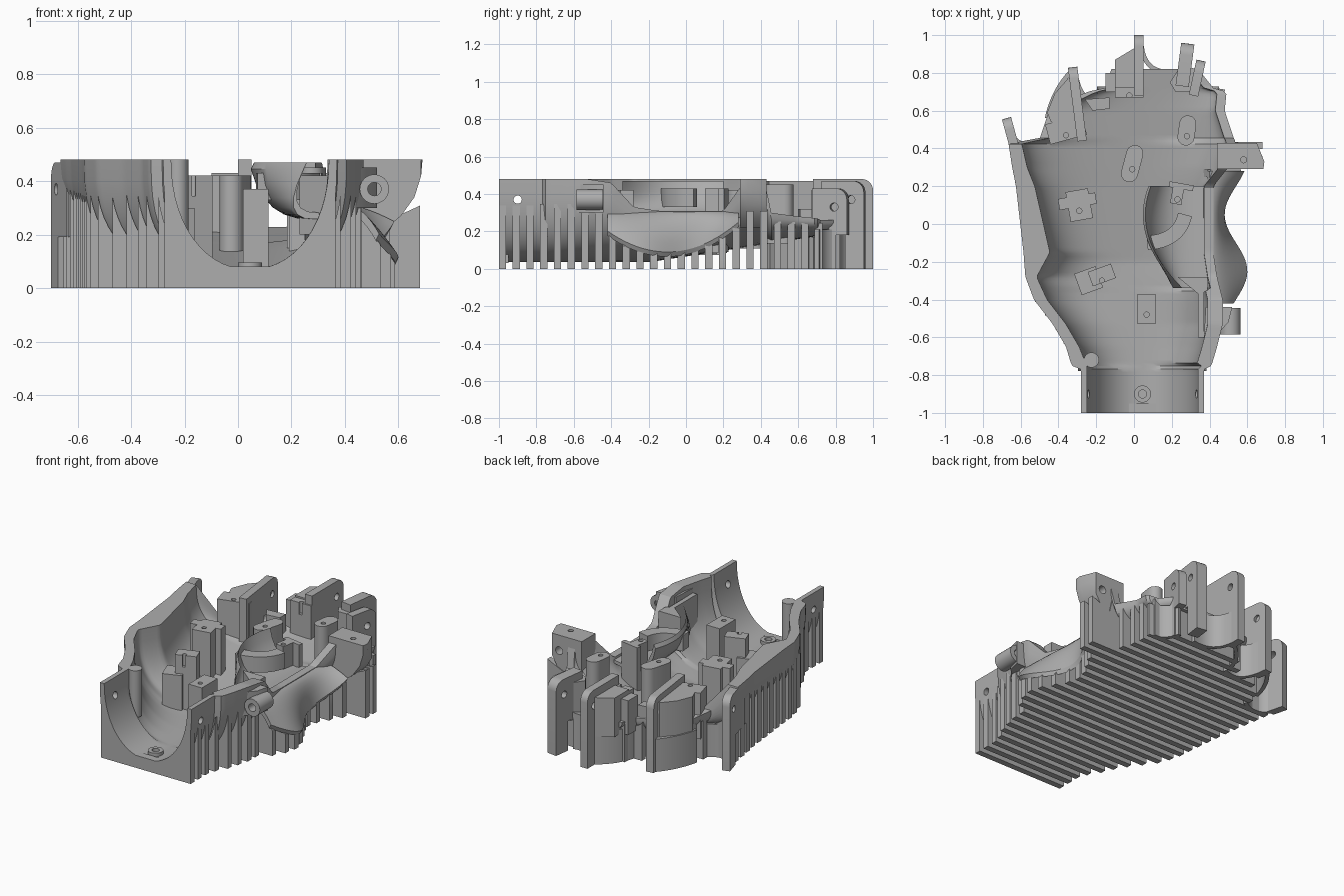
import bpy, bmesh, math
from mathutils import Vector, Matrix

if "Cube" in bpy.data.objects:
    bpy.data.objects.remove(bpy.data.objects["Cube"])

grey = bpy.data.materials.new("plain grey")
grey.use_nodes = True
grey.diffuse_color = (0.42, 0.42, 0.42, 1)
grey.node_tree.nodes["Principled BSDF"].inputs["Base Color"].default_value = grey.diffuse_color
TOP = 0.48
parts = []


def loft(name, rings):
    """Join rings of points into a closed solid."""
    bm = bmesh.new()
    loops = [[bm.verts.new(p) for p in ring] for ring in rings]
    n = len(loops[0])
    for a, b in zip(loops, loops[1:]):
        for i in range(n):
            j = (i + 1) % n
            bm.faces.new((a[i], a[j], b[j], b[i]))
    bm.faces.new(loops[0])
    bm.faces.new(loops[-1])
    bmesh.ops.recalc_face_normals(bm, faces=bm.faces)
    me = bpy.data.meshes.new(name)
    bm.to_mesh(me)
    bm.free()
    me.materials.append(grey)
    ob = bpy.data.objects.new(name, me)
    bpy.context.collection.objects.link(ob)
    parts.append(ob)
    return ob


def prism(name, pts, z0, z1):
    return loft(name, [[(x, y, z) for x, y in pts] for z in (z0, z1)])


def rod(name, loc, axis, r, length):
    turn = Vector((0, 0, 1)).rotation_difference(Vector(axis)).to_matrix()
    ring = [(r * math.cos(k * math.pi / 12), r * math.sin(k * math.pi / 12)) for k in range(24)]
    return loft(name, [[Vector(loc) + turn @ Vector((x, y, h * length / 2)) for x, y in ring] for h in (-1, 1)])


def drill(ob, loc, axis, r, length):
    cutter = rod("drill", loc, axis, r, length)
    parts.remove(cutter)
    cutter.hide_render = True
    mod = ob.modifiers.new("hole", 'BOOLEAN')
    mod.operation, mod.object, mod.solver = 'DIFFERENCE', cutter, 'EXACT'
    bpy.context.view_layer.objects.active = ob
    bpy.ops.object.modifier_apply(modifier=mod.name)
    bpy.data.objects.remove(cutter)


def post(name, cx, cy, w, d, deg, z0, z1, rounded=False):
    """Upright block, turned about z, optionally with round ends."""
    rot = Matrix.Rotation(math.radians(deg), 2)
    w, d = w / 2, d / 2
    pts = [(-w, -d), (w, -d), (w, d), (-w, d)]
    if rounded:
        arc = [(w * math.cos(k * math.pi / 8), d - w + w * math.sin(k * math.pi / 8)) for k in range(9)]
        pts = arc + [(-x, -y) for x, y in arc]
    return prism(name, [Vector((cx, cy)) + rot @ Vector(p) for p in pts], z0, z1)


def tab(name, p0, p1, t, z1, foot=0.0, r=0.06):
    """Upright finger plate: rounded outer top corner, pin hole and a narrow foot."""
    p0, p1 = Vector(p0), Vector(p1)
    run = (p1 - p0).normalized()
    side = Vector((-run.y, run.x)) * t / 2
    length = (p1 - p0).length
    prof = [(0, .19), (length - .1, .19), (length - .1, foot), (length, foot)]
    prof += [(length - r + r * math.cos(k * math.pi / 12), z1 - r + r * math.sin(k * math.pi / 12)) for k in range(7)]
    prof.append((0, z1))
    ob = loft(name, [[(*(p0 + run * s + side * q), z) for s, z in prof] for q in (-1, 1)])
    drill(ob, (*(p1 - run * 0.07), z1 - 0.1), (side.x, side.y, 0), 0.022, t * 2)


def bend(a, b, c, n=8):
    """Curve from a to c, pulled towards b."""
    a, b, c = map(Vector, (a, b, c))
    return [a * (1 - t) ** 2 + b * 2 * t * (1 - t) + c * t * t for t in [k / n for k in range(n + 1)]]


def ribbon(name, path, half, z0, z1):
    """Upright wall following a plan curve."""
    left, right = [], []
    for k, p in enumerate(path):
        d = (path[min(k + 1, len(path) - 1)] - path[max(k - 1, 0)]).normalized()
        off = half * Vector((-d.y, d.x))
        left.append(p + off)
        right.append(p - off)
    return prism(name, left + right[::-1], z0, z1)


# Plan of the shell: y, left edge, left wall thickness, left rim, right edge, right rim
PLAN = [
    (-1, -.28, .03, TOP, .37, TOP), (-.77, -.28, .03, TOP, .37, TOP),
    (-.75, -.33, .08, TOP, .41, TOP), (-.65, -.36, .07, TOP, .44, TOP),
    (-.53, -.43, .07, TOP, .47, TOP), (-.4, -.53, .07, TOP, .47, .46),
    (-.28, -.575, .06, TOP, .44, .33), (-.15, -.585, .14, TOP, .42, .31),
    (.2, -.625, .1, TOP, .42, .31), (.3, -.645, .08, TOP, .5, .45),
    (.43, -.665, .07, TOP, .54, .45), (.45, -.5, .06, .3, .53, .3),
    (.6, -.45, .05, .28, .48, .28), (.7, -.25, .05, .27, .49, .27),
    (.72, -.15, .05, .26, .42, .26), (.82, -.12, .05, .26, .34, .26)]


def plan(y):
    for a, b in zip(PLAN, PLAN[1:]):
        if y <= b[0]:
            f = (y - a[0]) / (b[0] - a[0])
            return [p + (q - p) * f for p, q in zip(a, b)][1:]
    return PLAN[-1][1:]


def trough(y, inner, start=0.0, n=28):
    """Rounded U cross-section of the shell, left rim to right rim."""
    xl, tl, zl, xr, zr = plan(y)
    floor = 0.035 + max(0, y + 0.2) * 0.155
    e = 0.75
    if inner:
        wall = 0.08 if -.74 < y < -.35 else min(0.05, tl)
        xl, xr, floor = xl + tl, xr - wall, floor + 0.035
        e = 0.95 if y < -.76 else 0.75
    pts = []
    for k in range(n + 1):
        a = start + (math.pi - 2 * start) * k / n
        c, s = math.cos(a), max(0, math.sin(a))
        rim = zl if c > 0 else zr
        x = (xl + xr) / 2 - (xr - xl) / 2 * math.copysign(abs(c) ** e, c)
        pts.append((x, rim - (rim - floor) * s ** e))
    return pts


# Palm shell and wrist
rows = [-1 + 1.82 * k / 110 for k in range(111)]
shell = loft("palm_shell", [[(x, y, z) for x, z in trough(y, False) + trough(y, True)[::-1]] for y in rows])
drill(shell, (0, -.9, .37), (1, 0, 0), .022, 2)


# Thumb saddle: outer lip, curled inner wall
def lip(y):
    return 0.54 - 0.06 * math.cos((y - 0.05) * math.pi / 0.3), 0.09 + 1.1 * (y + 0.1) ** 2


def saddle(y):
    return bend((.4, .31), (.47, .31), lip(y))


def skin(name, ys, curve, thick):
    rings = []
    for y in ys:
        pts = curve(y)
        rings.append([(x, y, z) for x, z in pts] + [(x - thick / 2, y, z - thick) for x, z in pts[::-1]])
    return loft(name, rings)


skin("thumb_saddle", [-.42 + .7 * k / 30 for k in range(31)], saddle, .025)
skin("thumb_socket", [-.34 + .54 * k / 24 for k in range(25)],
     lambda y: bend((.06 + 1.3 * (y - .05) ** 2, .47), (.13, .21), (.42, .31)), .025)
ribbon("thumb_guide_arm", bend((.07, -.1), (.24, -.09), (.27, .05), 12), .038, .33, .43)

# Rows of ribs carrying the shell
pitch, thick = 0.0735, 0.038
for i in range(25):
    y = -1 + i * pitch
    mid = y + thick / 2
    line = trough(mid, False, 0.22)
    if -.42 < mid < .28:
        line = [p for p in line if p[0] < .37] + [(x - .012, z - .03) for x, z in saddle(mid)]
    elif .28 <= mid < .45:
        line += [(.55, .24), (.68, .3)]
    loft("rib", [[(x, y, 0), (x, y + thick, 0), (x, y + thick, z + .008), (x, y, z + .008)] for x, z in line])

# Finger tabs, their wedges and the scalloped walls between them
tab("little_finger_tab", (-.59, .25), (-.675, .56), .05, .47)
tab("ring_finger_tab", (-.275, .44), (-.325, .83), .05, .47)
tab("middle_finger_tab", (.025, .68), (.025, 1), .05, TOP)
tab("index_finger_tab", (.255, .73), (.285, .955), .07, .47)
tab("index_outer_tab", (.315, .68), (.355, .865), .05, .43, foot=.18)
prism("ring_wedge", [(-.46, .59), (-.42, .69), (-.35, .77), (-.31, .78), (-.28, .5), (-.44, .54)], .19, .43)
prism("middle_wedge", [(-.1, .87), (0, .93), (0, .72), (-.1, .72)], .18, .43)
prism("middle_ledge", [(-.15, .8), (-.08, .8), (-.08, .7), (-.15, .7)], .18, .4)
prism("index_wedge", [(.19, .75), (.25, .84), (.33, .82), (.33, .7), (.22, .7)], .18, .42)
prism("knuckle_bridge", [(-.26, .66), (-.13, .67), (-.13, .61), (-.22, .6)], .19, .32)
scallops = [((-.66, .5), (-.6, .36), (-.46, .46)), ((-.46, .56), (-.43, .7), (-.34, .8)),
            ((-.31, .8), (-.28, .6), (-.13, .67)), ((-.13, .72), (-.1, .84), (.01, .92)),
            ((.04, .94), (.06, .78), (.23, .81)), ((.34, .82), (.36, .71), (.48, .7))]
for a, b, c in scallops:
    ribbon("scalloped_wall", bend(a, b, c, 10), .012, 0, .21)

# Posts standing in the palm
posts = [
    ("ring_block", -.36, .5, .2, .11, 15, .43, False),
    ("middle_block", -.025, .71, .15, .08, 0, .42, False),
    ("middle_post", -.01, .32, .09, .2, -15, .42, True),
    ("index_post", .28, .495, .09, .16, -8, .45, True),
    ("left_post", -.29, .1, .12, .16, 10, .42, False),
    ("left_post_arm", -.3, .12, .2, .06, 10, .42, False),
    ("front_left_post", -.17, -.27, .13, .08, 20, .42, False),
    ("front_left_step", -.24, -.3, .12, .12, 20, .3, False),
    ("centre_post", .067, -.45, .095, .16, 0, .37, False),
    ("flag_post", .23, .16, .06, .11, -10, .43, False),
    ("flag_arm", .25, .2, .13, .03, -10, .43, False)]
for name, x, y, w, d, deg, z1, rounded in posts:
    ob = post(name, x, y, w, d, deg, .06 + max(0, y) * .15, z1, rounded)
    if "arm" not in name and "step" not in name:
        drill(ob, (x, y - .03, z1), (0, 0, 1), .014, .15)

# Right wall block, bracket and boss
prism("right_block", [(.23, -.28), (.39, -.28), (.39, -.35), (.37, -.36), (.37, -.6), (.34, -.6), (.34, -.37)], .2, .42)
prism("bracket_plate", [(.38, -.44), (.52, -.44), (.5, -.52), (.4, -.63), (.37, -.6)], .3, .45)
boss = rod("bracket_boss", (.51, -.515, .37), (0, 1, 0), .055, .14)
drill(boss, (.51, -.515, .37), (0, 1, 0), .025, .3)

# Thumb mount with its rounded underside
mount_profile = [(.44, TOP), (.69, TOP), (.685, .42), (.66, .34), (.61, .27), (.55, .22), (.44, .22)]
mount = loft("thumb_mount", [[(min(x, lim), y, z) for x, z in mount_profile]
                             for y, lim in ((.29, .685), (.33, .69), (.43, .65))])
drill(mount, (.58, .34, .46), (0, 0, 1), .016, .1)
drill(mount, (.6, .43, .38), (0, 1, 0), .025, .12)

# Wrist fittings
prism("wrist_sill", [(-.14, -1), (.23, -1), (.23, -.95), (-.14, -.95)], .03, .08)
wrist_boss = rod("wrist_boss", (.045, -.9, .075), (0, 0, 1), .045, .04)
drill(wrist_boss, (.045, -.9, .1), (0, 0, 1), .022, .1)
rod("wrist_screw_post", (-.225, -.72, .33), (0, 0, 1), .04, .3)

for ob in bpy.context.selected_objects:
    ob.select_set(False)
for ob in parts:
    ob.select_set(True)
bpy.context.view_layer.objects.active = parts[0]
bpy.ops.object.shade_smooth_by_angle(angle=math.radians(30))
